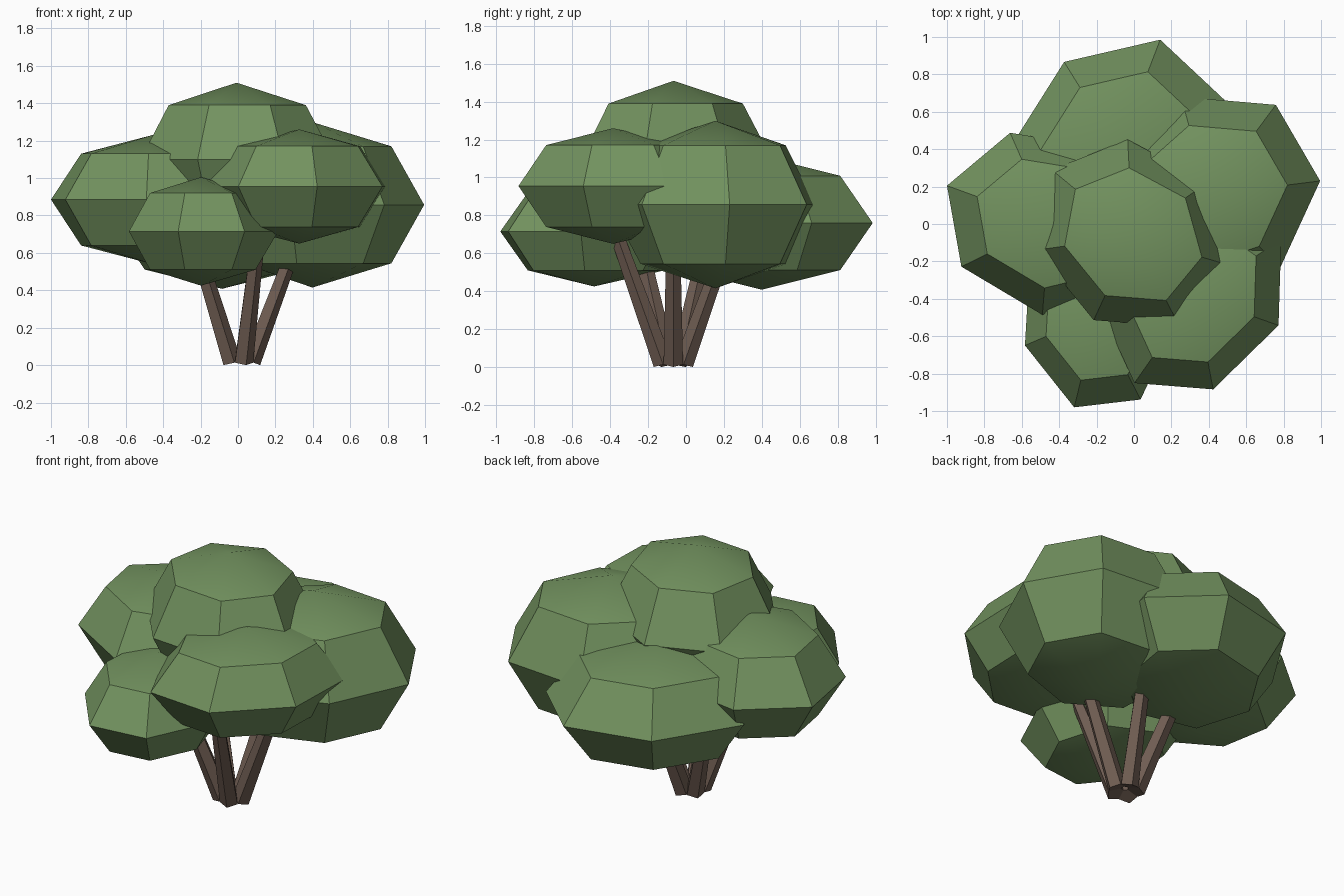
import bpy, bmesh
from math import sin, cos, pi, radians
from mathutils import Vector, Matrix

if "Cube" in bpy.data.objects:
    bpy.data.objects.remove(bpy.data.objects["Cube"])


def material(name, rgb):
    m = bpy.data.materials.new(name)
    m.diffuse_color = (*rgb, 1)
    m.use_nodes = True
    m.node_tree.nodes["Principled BSDF"].inputs["Base Color"].default_value = m.diffuse_color
    return m


LEAF = material("leaf_green", (0.17, 0.29, 0.115))
BARK = material("bark_brown", (0.16, 0.11, 0.085))


def finish(name, bm, mat):
    bmesh.ops.recalc_face_normals(bm, faces=bm.faces)
    me = bpy.data.meshes.new(name)
    bm.to_mesh(me)
    bm.free()
    ob = bpy.data.objects.new(name, me)
    bpy.context.collection.objects.link(ob)
    me.materials.append(mat)
    bpy.ops.object.select_all(action='DESELECT')
    ob.select_set(True)
    bpy.context.view_layer.objects.active = ob
    bpy.ops.object.shade_smooth_by_angle(angle=radians(30))
    return ob


def foliage(name, centre, radii, angle, sides=7):
    """Coarse sphere: two poles and three rings, stretched then turned about z."""
    bm = bmesh.new()
    rings = []
    for lat in (pi / 4, 0, -pi / 4):
        rings.append([bm.verts.new((cos(lat) * cos(2 * pi * k / sides),
                                    cos(lat) * sin(2 * pi * k / sides),
                                    sin(lat))) for k in range(sides)])
    top, bottom = bm.verts.new((0, 0, 1)), bm.verts.new((0, 0, -1))
    for k in range(sides):
        n = (k + 1) % sides
        bm.faces.new((top, rings[0][k], rings[0][n]))
        bm.faces.new((bottom, rings[2][n], rings[2][k]))
        for a, b in zip(rings, rings[1:]):
            bm.faces.new((a[k], b[k], b[n], a[n]))
    mat = (Matrix.Translation(centre) @ Matrix.Rotation(radians(angle), 4, 'Z')
           @ Matrix.Diagonal((*radii, 1)))
    bm.transform(mat)
    finish(name, bm, LEAF)


# Leaf clumps
foliage("top_foliage", (-0.008, -0.066, 1.10), (0.56, 0.49, 0.41), 140.5)
foliage("left_foliage", (-0.45, 0.005, 0.885), (0.585, 0.487, 0.347), 160)
foliage("back_foliage", (-0.085, 0.40, 0.76), (0.645, 0.543, 0.352), 226.9)
foliage("right_foliage", (0.398, 0.155, 0.857), (0.615, 0.542, 0.442), 210.2)
foliage("front_right_foliage", (0.328, -0.385, 0.955), (0.568, 0.466, 0.305), 235)
foliage("front_left_foliage", (-0.198, -0.485, 0.715), (0.53, 0.412, 0.29), 96.7)

# Five tapering stems fanning out from the base
for i in range(5):
    ang = 2 * pi * i / 5
    out = Vector((cos(ang), sin(ang), 0))
    hub = Vector((0.01, -0.067, 0))
    low = hub + out * 0.058 + Vector((0, 0, 0.019))
    high = hub + out * 0.315 + Vector((0, 0, 0.70))
    axis = high - low
    bm = bmesh.new()
    bmesh.ops.create_cone(bm, cap_ends=True, segments=5, radius1=0.054,
                          radius2=0.038, depth=axis.length)
    z = axis.normalized()
    y = z.cross(out).normalized()
    x = y.cross(z)
    # ridge of each stem points outward
    turn = Matrix((x, y, z)).transposed().to_4x4() @ Matrix.Rotation(-pi / 2, 4, 'Z')
    bm.transform(Matrix.Translation((low + high) / 2) @ turn)
    finish(f"stem_{i + 1}", bm, BARK)
